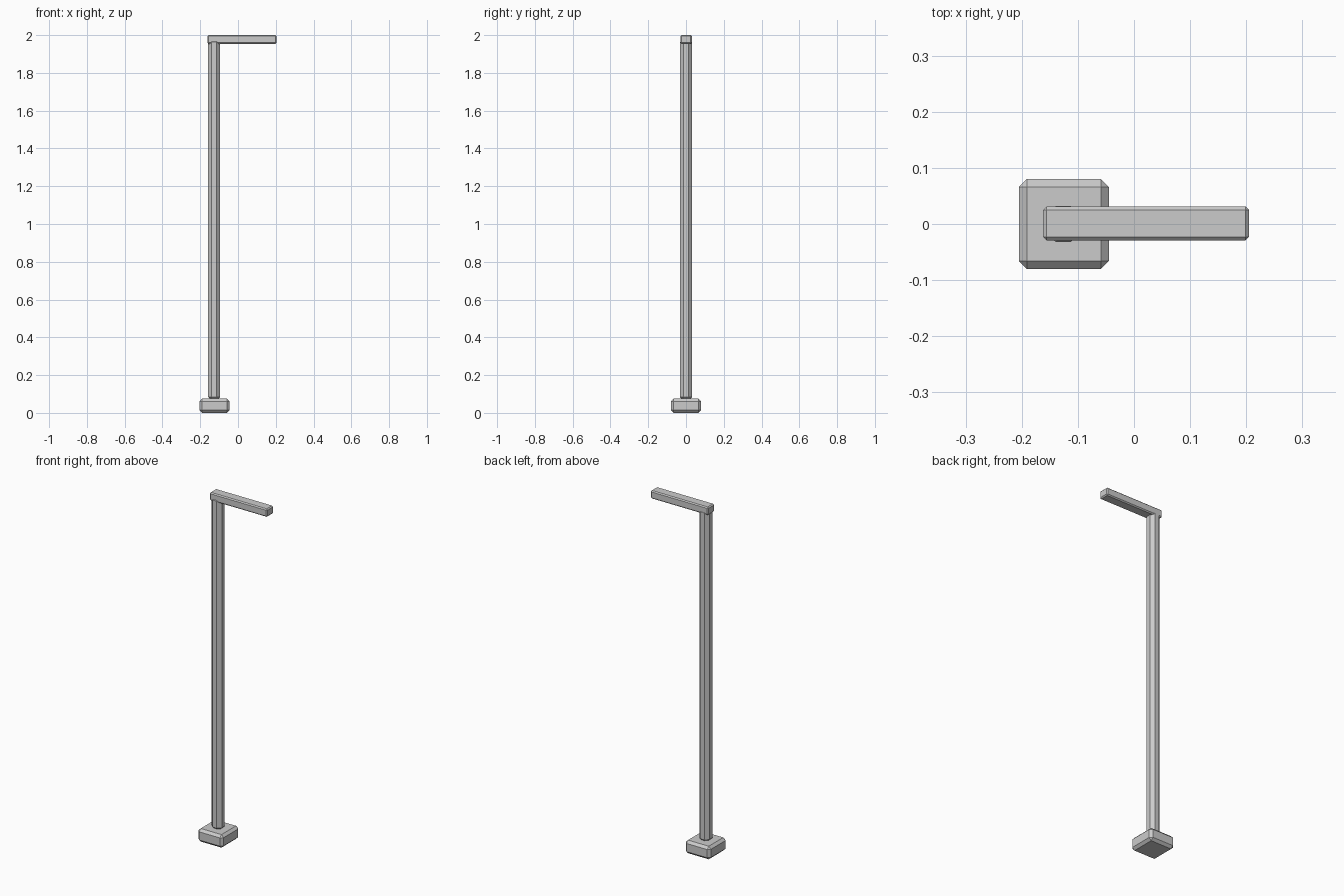
import bpy, bmesh, math
from mathutils import Matrix

if "Cube" in bpy.data.objects:
    bpy.data.objects.remove(bpy.data.objects["Cube"])


def finish(name, bm, bevel_edges, width):
    # Single-segment chamfer, flat shaded
    bmesh.ops.bevel(bm, geom=bevel_edges, offset=width, segments=1,
                    profile=0.5, affect='EDGES')
    mesh = bpy.data.meshes.new(name)
    bm.to_mesh(mesh)
    bm.free()
    obj = bpy.data.objects.new(name, mesh)
    bpy.context.collection.objects.link(obj)
    return obj


def chamfered_box(name, lo, hi, width):
    bm = bmesh.new()
    size = [b - a for a, b in zip(lo, hi)]
    mid = [(a + b) / 2 for a, b in zip(lo, hi)]
    bmesh.ops.create_cube(
        bm, size=1, matrix=Matrix.Translation(mid) @ Matrix.Diagonal((*size, 1)))
    return finish(name, bm, bm.edges[:], width)


def octagonal_pole(name, x, z0, z1, apothem, width):
    bm = bmesh.new()
    r = apothem / math.cos(math.pi / 8)
    bmesh.ops.create_cone(
        bm, cap_ends=True, segments=8, radius1=r, radius2=r, depth=z1 - z0,
        matrix=Matrix.Translation((x, 0, (z0 + z1) / 2)) @ Matrix.Rotation(math.pi / 8, 4, 'Z'))
    rims = [e for e in bm.edges if abs(e.verts[0].co.z - e.verts[1].co.z) < 1e-4]
    return finish(name, bm, rims, width)


# Ground block
chamfered_box("base", (-0.205, -0.08, 0), (-0.045, 0.08, 0.075), 0.014)
# Upright with chamfered ends
octagonal_pole("pole", -0.126, 0.072, 1.975, 0.032, 0.012)
# Horizontal arm at the top
chamfered_box("arm", (-0.162, -0.029, 1.954), (0.205, 0.031, 2.0), 0.006)
